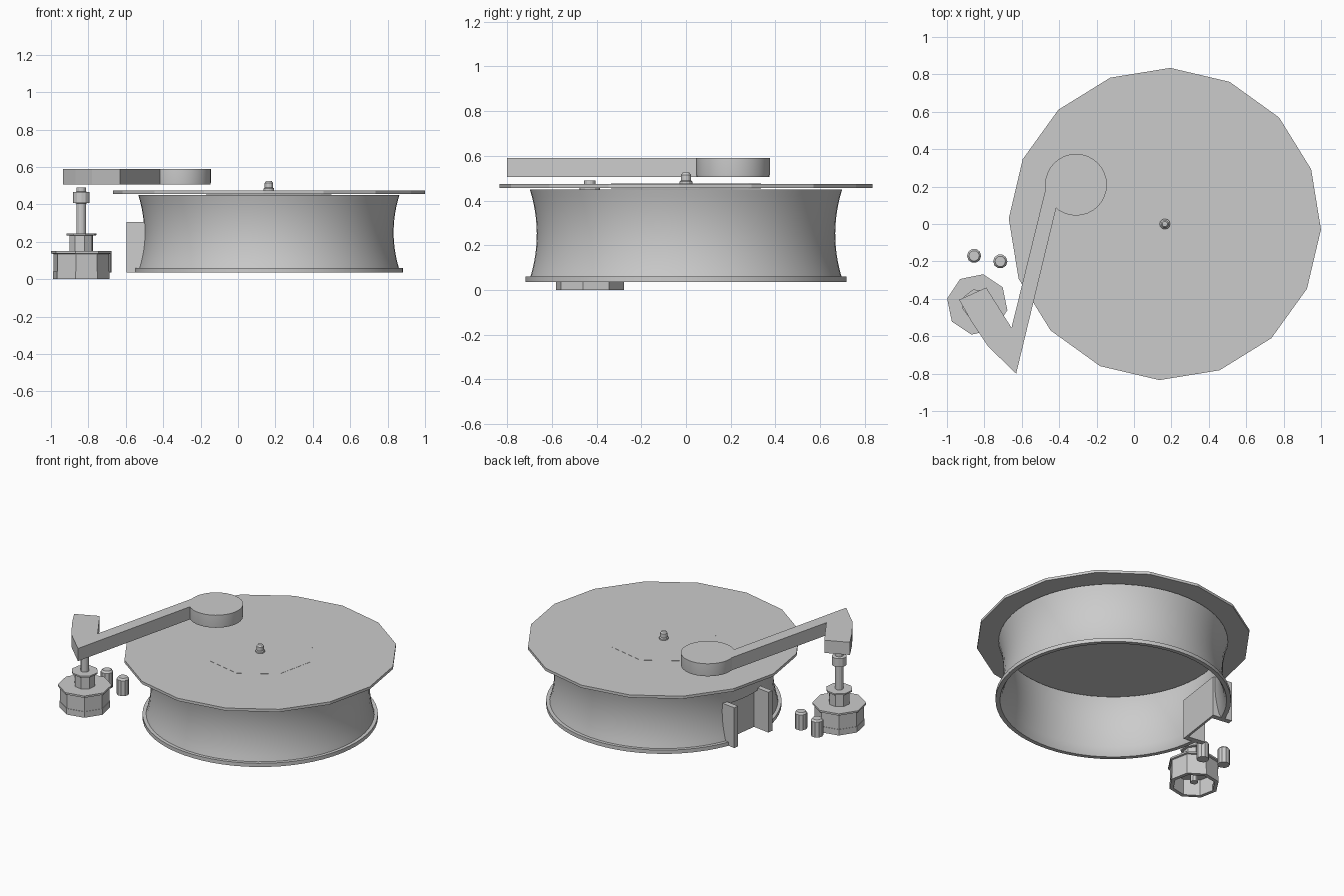
import bpy
import bmesh
from math import sin, cos, pi, radians
from mathutils import Vector

cube = bpy.data.objects.get("Cube")
if cube:
    bpy.data.objects.remove(cube, do_unlink=True)

# Single flat colour
grey = bpy.data.materials.new("light_grey")
grey.use_nodes = True
tone = (0.6, 0.6, 0.6, 1)
grey.diffuse_color = tone
grey.node_tree.nodes["Principled BSDF"].inputs["Base Color"].default_value = tone


def finish(name, bm, smooth=False):
    bmesh.ops.remove_doubles(bm, verts=bm.verts, dist=1e-5)
    bmesh.ops.recalc_face_normals(bm, faces=bm.faces)
    mesh = bpy.data.meshes.new(name)
    bm.to_mesh(mesh)
    bm.free()
    mesh.materials.append(grey)
    obj = bpy.data.objects.new(name, mesh)
    bpy.context.collection.objects.link(obj)
    if smooth:
        shade(obj)
    return obj


def shade(obj):
    bpy.ops.object.select_all(action="DESELECT")
    obj.select_set(True)
    bpy.context.view_layer.objects.active = obj
    bpy.ops.object.shade_smooth_by_angle(angle=radians(30))


def lathe(name, profile, centre, sides, turn=0, closed=False, smooth=False):
    """Revolve (radius, height) points about a vertical axis."""
    bm = bmesh.new()
    rings = []
    for i in range(sides):
        a = radians(turn) + 2 * pi * i / sides
        rings.append([bm.verts.new((centre[0] + r * cos(a), centre[1] + r * sin(a), z))
                      for r, z in profile])
    count = len(profile)
    for i in range(sides):
        here, there = rings[i], rings[(i + 1) % sides]
        for j in range(count if closed else count - 1):
            k = (j + 1) % count
            quad = [here[j], there[j], there[k], here[k]]
            if profile[j][0] == 0:
                quad.pop(1)
            elif profile[k][0] == 0:
                quad.pop(2)
            bm.faces.new(quad)
    return finish(name, bm, smooth)


def extrude(name, outline, low, high, smooth=False):
    """Raise a flat outline between two heights."""
    bm = bmesh.new()
    face = bm.faces.new([bm.verts.new((x, y, low)) for x, y in outline])
    up = bmesh.ops.extrude_face_region(bm, geom=[face])["geom"]
    bmesh.ops.translate(bm, vec=(0, 0, high - low),
                        verts=[v for v in up if isinstance(v, bmesh.types.BMVert)])
    return finish(name, bm, smooth)


axis = (0.165, 0)

# Hollow waisted drum with a bottom rim
waist = [(0.667 + 0.028 * ((z - 0.25) / 0.19) ** 2, z)
         for z in [0.06 + 0.39 * i / 12 for i in range(13)]]
wall = [(r - 0.02, z) for r, z in reversed(waist)]
drum = lathe("drum", [(0.717, 0.035), (0.717, 0.06)] + waist + wall + [(0.69, 0.035)],
             axis, 64, closed=True)

# Bracket recessed into the drum, open outwards
out = Vector((cos(radians(172)), sin(radians(172))))
side = Vector((-out.y, out.x))


def placed(points):
    return [tuple(Vector(axis) + out * r + side * s) for r, s in points]


half, lip, back, front = 0.17, 0.035, 0.61, 0.745
cutter = extrude("bracket_cutter", placed([(back + 0.01, -half + 0.01), (front + 0.1, -half + 0.01),
                                         (front + 0.1, half - 0.01), (back + 0.01, half - 0.01)]),
                 -0.1, 0.29)
cutter.hide_render = True
cut = drum.modifiers.new("bracket_opening", "BOOLEAN")
cut.operation = "DIFFERENCE"
cut.solver = "EXACT"
cut.object = cutter
bpy.context.view_layer.objects.active = drum
bpy.ops.object.modifier_apply(modifier=cut.name)
bpy.data.objects.remove(cutter, do_unlink=True)
shade(drum)
extrude("bracket", placed([(back, -half), (front, -half), (front, -half + lip),
                           (back + 0.015, -half + lip), (back + 0.015, half - lip),
                           (front, half - lip), (front, half), (back, half)]), 0.035, 0.305)

# Faceted disc, its centre label and the spindle
lathe("disc", [(0, 0.456), (0.835, 0.456), (0.835, 0.474), (0, 0.474)], axis, 16, turn=-2)
lathe("label", [(0, 0.454), (0.34, 0.454), (0.34, 0.475), (0, 0.475)], axis, 8, turn=10)
lathe("spindle", [(0, 0.46), (0.028, 0.46), (0.028, 0.485), (0.022, 0.49),
                  (0.022, 0.515), (0.014, 0.526), (0, 0.526)], axis, 12)

# Stepped arm pedestal with a hollow foot
post = (-0.838, -0.43)
lathe("pedestal_foot", [(0.155, 0), (0.155, 0.04), (0.13, 0.04), (0.13, 0)],
      post, 8, turn=-11, closed=True)
lathe("pedestal_base", [(0, 0.02), (0.025, 0.02), (0.025, 0.11), (0.135, 0.11), (0.135, 0.035),
                        (0.152, 0.035), (0.152, 0.135), (0.164, 0.138), (0.164, 0.15),
                        (0, 0.15)], post, 8, turn=-11)
lathe("pedestal_collar", [(0, 0.14), (0.065, 0.14), (0.065, 0.233), (0.083, 0.235),
                          (0.083, 0.245), (0, 0.245)], post, 8, turn=15)
lathe("pedestal_post", [(0, 0.24), (0.025, 0.24), (0.025, 0.405), (0.045, 0.408), (0.045, 0.465),
                        (0.025, 0.468), (0.025, 0.49), (0, 0.49)], post, 12)

# Two control knobs
for label, spot in (("left", (-0.715, -0.2)), ("right", (-0.855, -0.17))):
    lathe(label + "_knob", [(0, 0.035), (0.038, 0.035), (0.038, 0.138), (0.028, 0.15), (0, 0.15)],
          spot, 10)

# Bent arm with a round head
extrude("arm", [(-0.445, 0.3), (-0.655, -0.555), (-0.79, -0.34), (-0.935, -0.405),
                (-0.87, -0.52), (-0.78, -0.655), (-0.63, -0.8), (-0.415, 0.09), (-0.4, 0.2)],
        0.505, 0.59)
lathe("arm_head", [(0, 0.505), (0.163, 0.505), (0.165, 0.518), (0.165, 0.59), (0, 0.59)],
      (-0.31, 0.21), 32, smooth=True)
